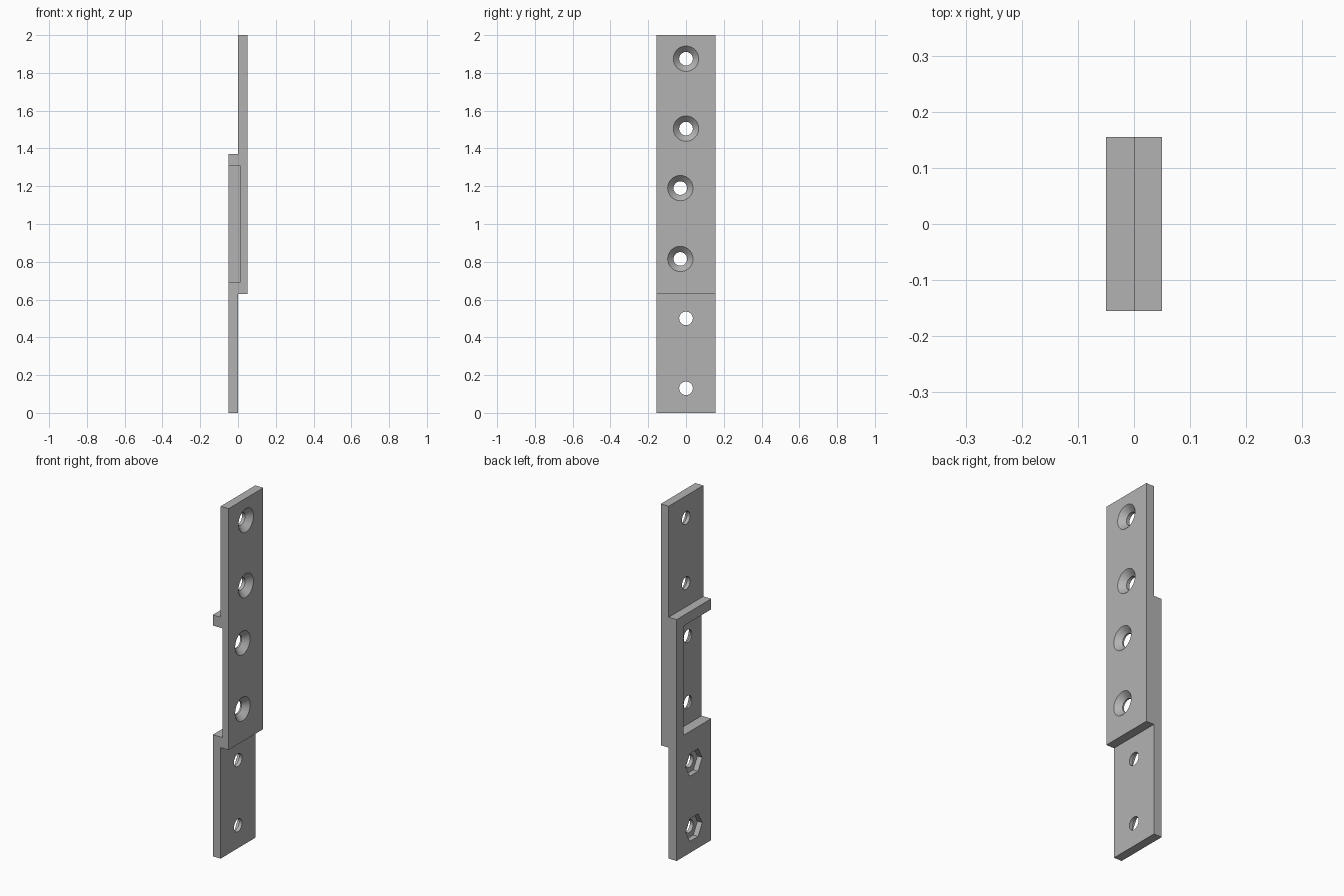
import bpy, bmesh, math
from mathutils import Matrix

if "Cube" in bpy.data.objects:
    bpy.data.objects.remove(bpy.data.objects["Cube"])

T = 0.05            # thickness of each plate half
W = 0.155           # half width
SINK_R, HOLE_R, HEX_R = 0.067, 0.036, 0.074

grey = bpy.data.materials.new("plain grey")
grey.use_nodes = True
color = (0.45, 0.45, 0.45, 1)
grey.diffuse_color = color
grey.node_tree.nodes["Principled BSDF"].inputs["Base Color"].default_value = color


def make_object(name, bm):
    bmesh.ops.recalc_face_normals(bm, faces=bm.faces)
    mesh = bpy.data.meshes.new(name)
    bm.to_mesh(mesh)
    bm.free()
    obj = bpy.data.objects.new(name, mesh)
    bpy.context.collection.objects.link(obj)
    mesh.materials.append(grey)
    return obj


def add_frustum(bm, x0, x1, r0, r1, y, z, sides):
    """Closed cylinder or cone running along x."""
    place = Matrix.Translation(((x0 + x1) / 2, y, z)) @ Matrix.Rotation(math.pi / 2, 4, 'Y')
    bmesh.ops.create_cone(bm, cap_ends=True, segments=sides, radius1=r0,
                          radius2=r1, depth=x1 - x0, matrix=place)


def cut(target, bm):
    cutter = make_object("cutter", bm)
    cutter.hide_render = True
    mod = target.modifiers.new("cut", 'BOOLEAN')
    mod.operation, mod.solver, mod.object = 'DIFFERENCE', 'EXACT', cutter
    bpy.context.view_layer.objects.active = target
    bpy.ops.object.modifier_apply(modifier=mod.name)
    bpy.data.objects.remove(cutter)


# Stepped plate: offset profile extruded across the width
profile = [(-T, 0), (0, 0), (0, 0.63), (T, 0.63), (T, 2), (0, 2), (0, 1.37), (-T, 1.37)]
bm = bmesh.new()
face = bm.faces.new([bm.verts.new((x, -W, z)) for x, z in profile])
side = bmesh.ops.extrude_face_region(bm, geom=[face])["geom"]
bmesh.ops.translate(bm, vec=(0, 2 * W, 0),
                    verts=[v for v in side if isinstance(v, bmesh.types.BMVert)])
plate = make_object("stepped_mounting_plate", bm)

# Recess, open at the front edge, with a wall along the back
bm = bmesh.new()
x0, x1, y0, y1, z0, z1 = -0.1, 0.01, -0.2, 0.095, 0.69, 1.31
bmesh.ops.create_cube(bm, size=1, matrix=Matrix.Translation(
    ((x0 + x1) / 2, (y0 + y1) / 2, (z0 + z1) / 2)) @ Matrix.Diagonal((x1 - x0, y1 - y0, z1 - z0, 1)))
cut(plate, bm)

# Countersunk screw holes
for y, z in [(0, 1.875), (0, 1.505), (-0.03, 1.19), (-0.03, 0.815)]:
    bm = bmesh.new()
    add_frustum(bm, -0.1, 0.1, HOLE_R, HOLE_R, y, z, 48)
    cut(plate, bm)
    bm = bmesh.new()
    add_frustum(bm, T - SINK_R + HOLE_R, T + 0.01, HOLE_R, SINK_R + 0.01, y, z, 48)
    cut(plate, bm)

# Bolt holes with hexagonal nut pockets
for z in (0.5, 0.13):
    bm = bmesh.new()
    add_frustum(bm, -0.1, 0.1, HOLE_R, HOLE_R, 0, z, 48)
    cut(plate, bm)
    bm = bmesh.new()
    add_frustum(bm, -0.1, -0.02, HEX_R, HEX_R, 0, z, 6)
    # Turn the hexagon so two corners point along the width
    if max(v.co.y for v in bm.verts) < HEX_R * 0.95:
        bmesh.ops.rotate(bm, verts=bm.verts, cent=(0, 0, z),
                         matrix=Matrix.Rotation(math.pi / 6, 3, 'X'))
    cut(plate, bm)

# Smooth hole walls, sharp plate edges
bpy.ops.object.select_all(action='DESELECT')
plate.select_set(True)
bpy.context.view_layer.objects.active = plate
bpy.ops.object.shade_smooth_by_angle(angle=math.radians(30))
